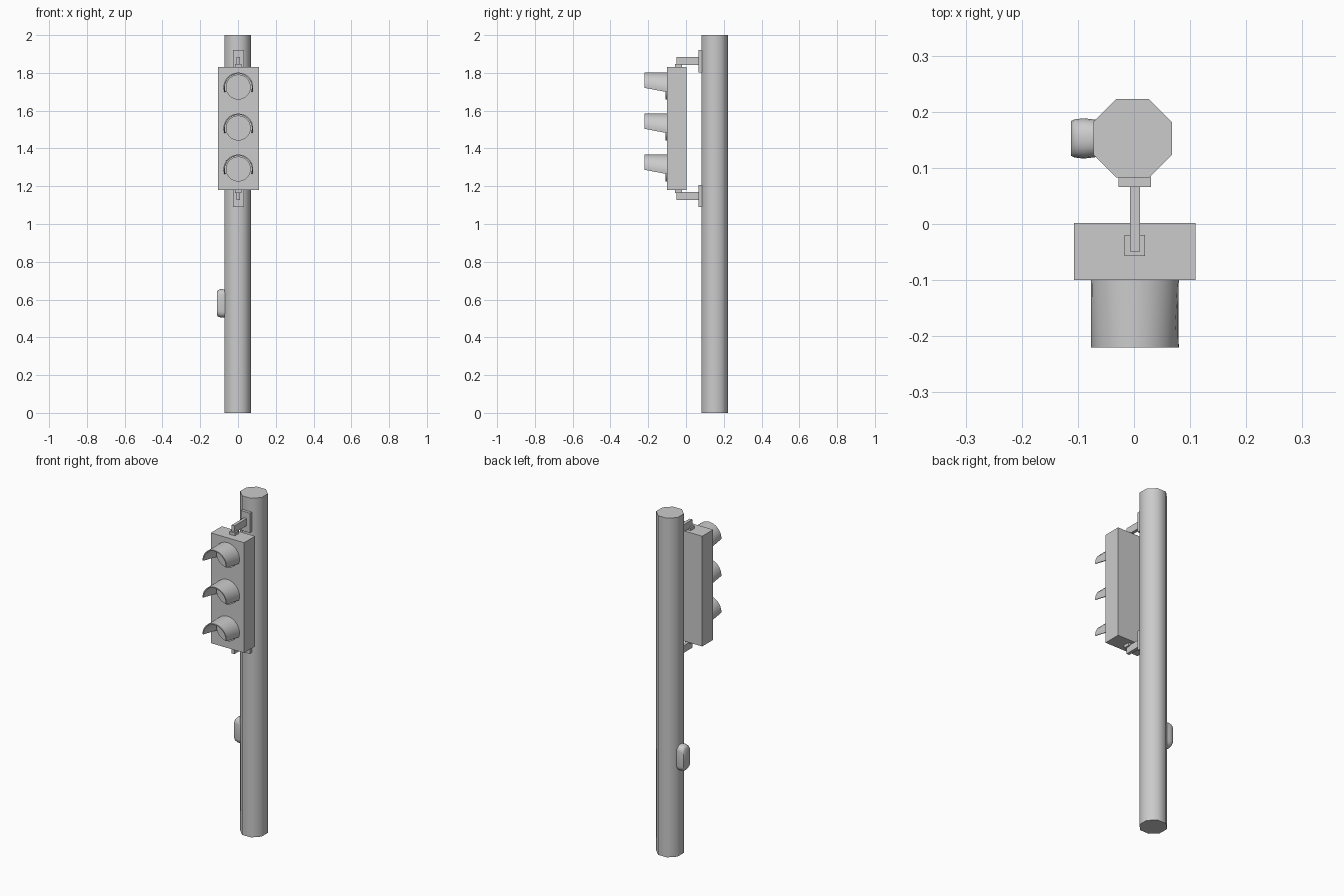
import bpy, bmesh
from math import cos, sin, pi, asin, radians

cube = bpy.data.objects.get("Cube")
if cube:
    bpy.data.objects.remove(cube, do_unlink=True)

grey = bpy.data.materials.new("plain grey")
GREY = (0.6, 0.6, 0.6, 1)
grey.use_nodes = True
grey.diffuse_color = GREY
grey.node_tree.nodes["Principled BSDF"].inputs["Base Color"].default_value = GREY

CX = 0.0015                # shared centre line of housing, lamps and brackets
MID = 1.505                # housing mid height
POLE = (-0.0025, 0.1525)   # pole axis


def loft(name, rings, smooth=0, closed=False):
    """Skin rings of points; cap the ends, or join last to first if closed."""
    bm = bmesh.new()
    rows = [[bm.verts.new(p) for p in ring] for ring in rings]
    n = len(rows[0])
    pairs = list(zip(rows, rows[1:]))
    if closed:
        pairs.append((rows[-1], rows[0]))
    else:
        bm.faces.new(rows[0])
        bm.faces.new(rows[-1])
    for a, b in pairs:
        for i in range(n):
            j = (i + 1) % n
            bm.faces.new((a[i], a[j], b[j], b[i]))
    bmesh.ops.recalc_face_normals(bm, faces=bm.faces)
    mesh = bpy.data.meshes.new(name)
    bm.to_mesh(mesh)
    bm.free()
    mesh.materials.append(grey)
    obj = bpy.data.objects.new(name, mesh)
    bpy.context.collection.objects.link(obj)
    if smooth:
        bpy.ops.object.select_all(action="DESELECT")
        obj.select_set(True)
        bpy.context.view_layer.objects.active = obj
        bpy.ops.object.shade_smooth_by_angle(angle=radians(smooth))
    return obj


def box(name, x, y, z):
    return loft(name, [[(x[0], y[0], h), (x[1], y[0], h),
                        (x[1], y[1], h), (x[0], y[1], h)] for h in z])


# Octagonal pole with smooth sides
R = 0.07 / cos(pi / 8)
loft("pole", [[(POLE[0] + R * cos((i + .5) * pi / 4),
                POLE[1] + R * sin((i + .5) * pi / 4), h) for i in range(8)]
              for h in (0, 2)], 60)

# Signal housing
box("housing", (CX - 0.1085, CX + 0.1085), (-0.1, 0.002), (1.18, 1.83))

# Lamps: a shallow lens and a hood whose lower edge rises towards the front
for label, z in (("top", 1.725), ("middle", 1.508), ("bottom", 1.291)):
    loft(label + "_lens", [[(CX + 0.066 * cos(i * pi / 16), y,
                             z + 0.066 * sin(i * pi / 16)) for i in range(32)]
                           for y in (-0.095, -0.109)], 40)
    outer, inner = 0.0785, 0.0725
    rings = []
    steps = 20
    for i in range(steps + 1):
        ring = []
        for r, y, drop in ((outer, -0.1, 0.025), (outer, -0.22, 0.002),
                           (inner, -0.22, 0.002), (inner, -0.1, 0.025)):
            low = -asin(drop / outer)
            a = low + (pi - 2 * low) * i / steps
            ring.append((CX + r * cos(a), y, z - 0.002 + r * sin(a)))
        rings.append(ring)
    loft(label + "_hood", rings, 40)

# Brackets, mirrored above and below the housing
for label, s in (("upper", 1), ("lower", -1)):
    def span(a, b):
        return sorted((MID + s * a, MID + s * b))
    box(label + "_pole_plate", (CX - 0.029, CX + 0.029), (0.066, 0.085),
        span(0.298, 0.415))
    box(label + "_arm", (CX - 0.009, CX + 0.009), (-0.049, 0.067),
        span(0.336, 0.378))
    box(label + "_foot", (CX - 0.018, CX + 0.018), (-0.057, -0.02),
        span(0.324, 0.342))


# Push button box on the right of the pole, with rounded outline
def outline(x, w, h, r):
    pts = []
    for k, (sy, sz) in enumerate(((1, 1), (-1, 1), (-1, -1), (1, -1))):
        for t in range(5):
            a = (k + t / 4) * pi / 2
            pts.append((x, POLE[1] + sy * (w - r) + r * cos(a),
                        0.58 + sz * (h - r) + r * sin(a)))
    return pts


loft("push_button", [outline(-0.065, 0.033, 0.074, 0.028),
                     outline(-0.09, 0.036, 0.075, 0.030),
                     outline(-0.106, 0.034, 0.070, 0.029),
                     outline(-0.112, 0.031, 0.062, 0.027)], 50)
